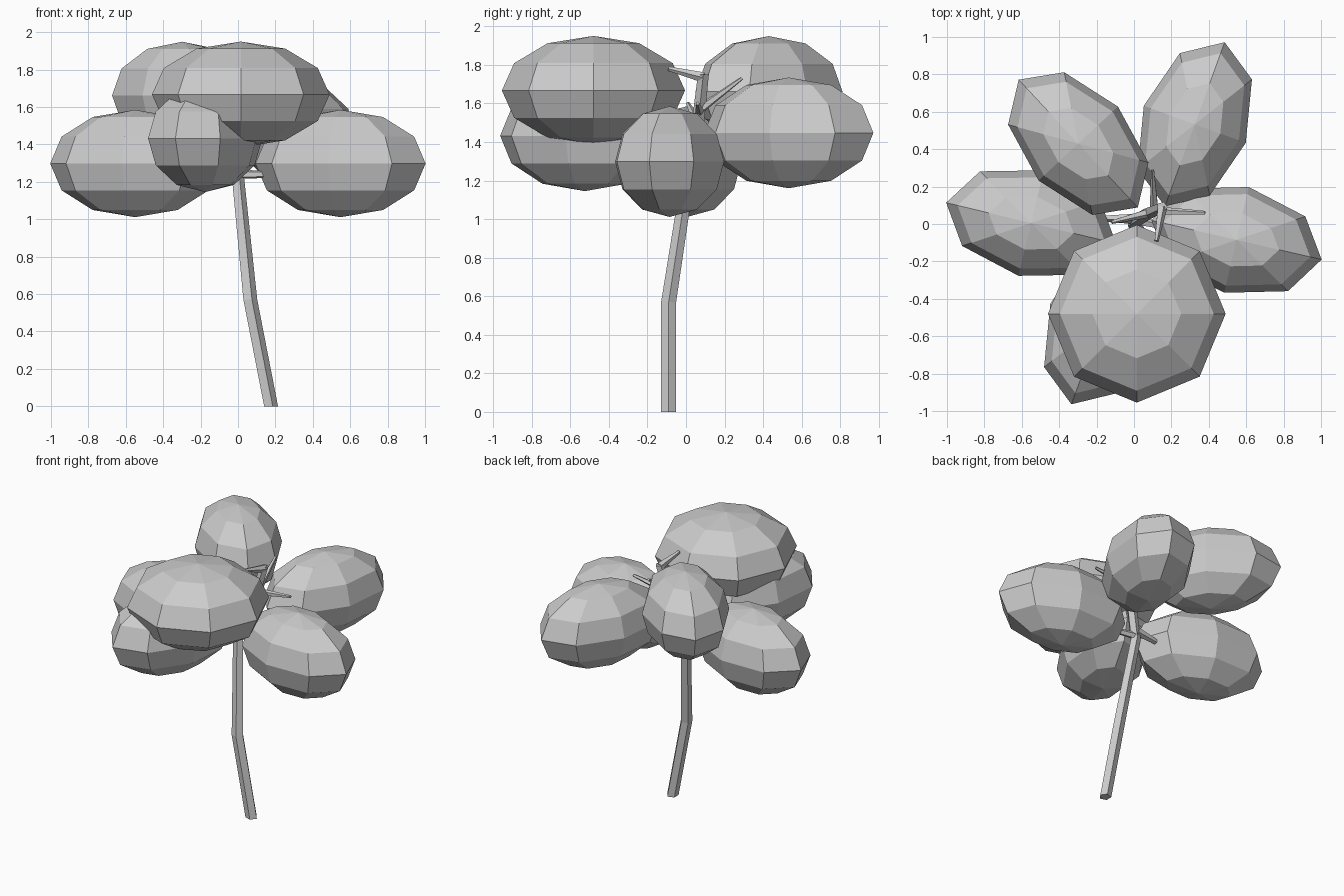
import bpy, bmesh
from math import radians, cos, sin, tau
from mathutils import Vector, Matrix

if "Cube" in bpy.data.objects:
    bpy.data.objects.remove(bpy.data.objects["Cube"])


def finish(bm, name):
    bmesh.ops.recalc_face_normals(bm, faces=bm.faces)
    mesh = bpy.data.meshes.new(name)
    bm.to_mesh(mesh)
    bm.free()
    obj = bpy.data.objects.new(name, mesh)
    bpy.context.collection.objects.link(obj)
    return obj


def foliage(name, centre, size, angle):
    """Flat-shaded ellipsoid clump, long axis turned about z."""
    bm = bmesh.new()
    bmesh.ops.create_uvsphere(bm, u_segments=8, v_segments=6, radius=1)
    bm.transform(Matrix.LocRotScale(
        Vector(centre), Matrix.Rotation(radians(angle), 3, 'Z'), Vector(size)))
    finish(bm, name)


def limb(name, points, sides=5, upright=False):
    """Faceted limb through (x, y, z, radius) points."""
    bm = bmesh.new()
    path = [Vector(p[:3]) for p in points]
    d = path[-1] - path[0]
    turn = Matrix.Identity(3) if upright else d.to_track_quat('Z', 'Y').to_matrix()
    rings = []
    for p, spec in zip(path, points):
        rings.append([bm.verts.new(p + turn @ Vector(
            (spec[3] * cos(tau * k / sides), spec[3] * sin(tau * k / sides), 0)))
            for k in range(sides)])
    for a, b in zip(rings, rings[1:]):
        for k in range(sides):
            n = (k + 1) % sides
            bm.faces.new((a[k], a[n], b[n], b[k]))
    bm.faces.new(rings[0][::-1])
    bm.faces.new(rings[-1])
    finish(bm, name)


# Leaf clumps
LONG = (0.467, 0.29, 0.287)
foliage("foliage_front_top", (0.015, -0.48, 1.667), (0.475, 0.475, 0.283), 0)
foliage("foliage_front_low", (-0.175, -0.525, 1.432), LONG, 70)
foliage("foliage_left", (-0.55, 0.005, 1.298), LONG, -13.5)
foliage("foliage_right", (0.548, -0.085, 1.298), LONG, -13)
foliage("foliage_back_left", (-0.298, 0.43, 1.662), LONG, -47)
foliage("foliage_back_right", (0.325, 0.533, 1.447), LONG, 70)

# Bent trunk
limb("trunk", [(0.173, -0.09, 0, 0.041), (0.062, -0.09, 0.57, 0.041),
               (-0.003, 0.01, 1.22, 0.036), (0.08, 0.06, 1.48, 0.034),
               (0.15, 0.09, 1.75, 0.03)], upright=True)

# Branches
limb("branch_left", [(0.0, 0.03, 1.27, 0.03), (-0.16, 0.03, 1.25, 0.018)])
limb("branch_right", [(0.0, 0.02, 1.24, 0.026), (0.2, -0.02, 1.24, 0.018)])
limb("branch_front", [(0.15, 0.09, 1.735, 0.028), (0.12, -0.09, 1.78, 0.012)])
limb("branch_back", [(0.11, 0.06, 1.56, 0.026), (0.1, 0.29, 1.73, 0.009)])
limb("branch_side", [(0.1, 0.07, 1.56, 0.026), (0.38, 0.06, 1.6, 0.01)])
limb("branch_upper_left", [(0.08, 0.06, 1.5, 0.026), (-0.12, 0.01, 1.6, 0.01)])
